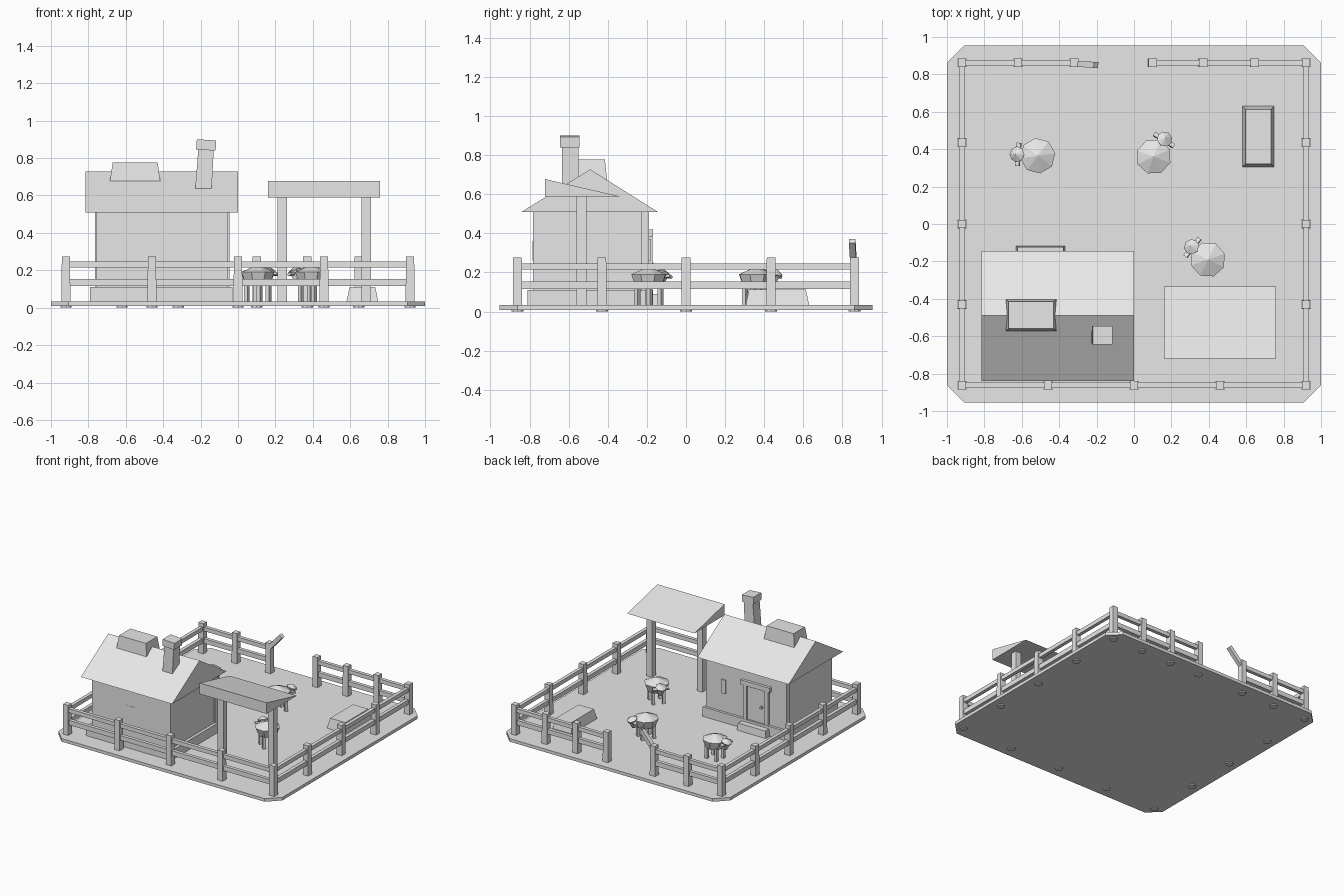
import bpy, bmesh, math
from mathutils import Vector, Matrix

if "Cube" in bpy.data.objects:
    bpy.data.objects.remove(bpy.data.objects["Cube"])

GREY = (0.8, 0.8, 0.8, 1)
mat = bpy.data.materials.new("plain_grey")
mat.use_nodes = True
mat.diffuse_color = GREY
mat.node_tree.nodes["Principled BSDF"].inputs["Base Color"].default_value = GREY


def finish(name, bm, matrix=Matrix()):
    bmesh.ops.recalc_face_normals(bm, faces=bm.faces)
    me = bpy.data.meshes.new(name)
    bm.to_mesh(me)
    bm.free()
    me.materials.append(mat)
    ob = bpy.data.objects.new(name, me)
    ob.matrix_world = matrix
    bpy.context.collection.objects.link(ob)
    return ob


def box(name, x, y, z, inset=(0, 0), shift=0, matrix=Matrix()):
    """Box from ranges; the top may be inset and shifted along x."""
    bm = bmesh.new()
    bmesh.ops.create_cube(bm, size=1)
    for v in bm.verts:
        top = v.co.z > 0
        ix, iy = inset if top else (0, 0)
        sx, sy = math.copysign(1, v.co.x), math.copysign(1, v.co.y)
        v.co = Vector((x[sx > 0] - sx * ix + (shift if top else 0),
                       y[sy > 0] - sy * iy, z[top]))
    return finish(name, bm, matrix)


def prism(name, points, axis, lo, hi):
    """Extrude a profile along x (points are y,z) or z (points are x,y)."""
    bm = bmesh.new()
    if axis == "x":
        vs = [bm.verts.new((lo, a, b)) for a, b in points]
        move = (hi - lo, 0, 0)
    else:
        vs = [bm.verts.new((a, b, lo)) for a, b in points]
        move = (0, 0, hi - lo)
    ext = bmesh.ops.extrude_face_region(bm, geom=[bm.faces.new(vs)], use_keep_orig=True)
    bmesh.ops.translate(bm, vec=move, verts=[e for e in ext["geom"] if isinstance(e, bmesh.types.BMVert)])
    return finish(name, bm)


def lathe(name, rings, sides, matrix):
    """Stack of cones from (radius, z) rings."""
    bm = bmesh.new()
    loops = []
    for r, z in rings:
        loops.append([bm.verts.new((r * math.cos(t), r * math.sin(t), z))
                      for t in (math.tau * k / sides for k in range(sides))])
    for a, b in zip(loops, loops[1:]):
        for k in range(sides):
            j = (k + 1) % sides
            bm.faces.new((a[k], a[j], b[j], b[k]))
    for loop in (loops[0], loops[-1]):
        tip = bm.verts.new(sum((v.co for v in loop), Vector()) / sides)
        for k in range(sides):
            bm.faces.new((loop[k], loop[(k + 1) % sides], tip))
    bmesh.ops.remove_doubles(bm, verts=bm.verts, dist=1e-5)
    return finish(name, bm, matrix)


def around(c, h):
    return (c - h, c + h)


# Ground slab with cut corners
W, D, C, G = 1.0, 0.955, 0.093, 0.033
corners = [(W, D - C), (W - C, D), (C - W, D), (-W, D - C),
           (-W, C - D), (C - W, -D), (W - C, -D), (W, C - D)]
prism("ground", corners, "z", 0.008, G)

# Fence posts with round feet
FX, FY = 0.92, 0.862
back_x = (-FX, -0.62, -0.32, 0.10, 0.37, 0.645, FX)
posts = [(x, FY) for x in back_x]
posts += [(x, -FY) for x in (-FX, -0.46, 0, 0.46, FX)]
posts += [(s * FX, y) for s in (-1, 1) for y in (-0.43, 0, 0.435)]
for x, y in posts:
    box("fence_post", around(x, 0.024), around(y, 0.024), (0.008, 0.275), inset=(0.002, 0.002))
    lathe("post_foot", [(0.03, 0), (0.03, 0.01)], 8, Matrix.Translation((x, y, 0)))

# Fence rails, with a gap at the back
for z in ((0.115, 0.153), (0.214, 0.246)):
    for s in (-1, 1):
        box("side_rail", around(s * FX, 0.014), (-FY, FY), z)
    box("front_rail", (-FX, FX), around(-FY, 0.014), z)
    box("back_rail", (-FX, -0.32), around(FY, 0.014), z)
    box("back_rail", (0.10, FX), around(FY, 0.014), z)
lean = Matrix.Translation((-0.32, 0.858, 0.23)) @ Matrix.Rotation(math.radians(-4), 4, "Z") \
    @ Matrix.Rotation(math.radians(-48), 4, "Y")
box("broken_rail", (0, 0.175), around(0, 0.016), around(0, 0.016), matrix=lean)

# House body
box("foundation", (-0.79, -0.03), (-0.81, -0.17), (G, 0.11))
box("walls", (-0.757, -0.053), (-0.783, -0.23), (G, 0.515))
box("door_wall", (-0.765, -0.045), (-0.23, -0.19), (G, 0.512))
prism("roof", [(-0.84, 0.51), (-0.145, 0.51), (-0.49, 0.727)], "x", -0.815, 0)
box("roof_block", (-0.69, -0.41), (-0.575, -0.40), (0.64, 0.777), inset=(0.02, 0.015))
box("rear_window", (-0.445, -0.375), (-0.785, -0.78), (0.26, 0.36))

# Leaning chimney with a tilted cap
box("chimney", (-0.235, -0.145), (-0.635, -0.55), (0.56, 0.86), inset=(0.004, 0), shift=0.02)
tilt = Matrix.Translation((-0.17, -0.595, 0.87)) @ Matrix.Rotation(math.radians(4), 4, "Y")
box("chimney_cap", (-0.052, 0.052), (-0.05, 0.05), (-0.027, 0.027), matrix=tilt)

# Doorway and slit window
box("doorstep", (-0.63, -0.37), (-0.2, -0.118), (G, 0.09), inset=(0.008, 0.006))
box("door", (-0.58, -0.42), (-0.2, -0.184), (0.09, 0.39))
for x in (-0.595, -0.405):
    box("door_jamb", around(x, 0.016), (-0.2, -0.172), (0.09, 0.385))
box("door_lintel", (-0.63, -0.37), (-0.2, -0.168), (0.382, 0.42))
lathe("door_knob", [(0.011, -0.01), (0.011, 0.01)], 8,
      Matrix.Translation((-0.55, -0.176, 0.24)) @ Matrix.Rotation(math.pi / 2, 4, "X"))
box("slit_window", (-0.225, -0.19), (-0.2, -0.18), (0.26, 0.37))

# Shelter: sloping roof on two posts
prism("shelter_roof", [(-0.72, 0.588), (-0.335, 0.588), (-0.72, 0.677)], "x", 0.16, 0.76)
for x in (0.236, 0.686):
    box("shelter_post", around(x, 0.025), around(-0.535, 0.025), (0.01, 0.59))

# Feed block
box("feed_block", (0.575, 0.755), (0.30, 0.635), (0.008, 0.112), inset=(0.022, 0.022))


# Grazing animals, built facing +x
def animal(x, y, heading):
    place = Matrix.Translation((x, y, 0)) @ Matrix.Rotation(math.radians(heading), 4, "Z")
    lathe("animal_body", [(0.07, 0.125), (0.095, 0.19), (0, 0.23)], 8,
          place @ Matrix.Rotation(math.radians(12), 4, "Z"))
    for sx in (-1, 1):
        for sy in (-1, 1):
            box("animal_leg", around(sx * 0.045, 0.011), around(sy * 0.04, 0.011),
                (0.008, 0.15), matrix=place)
    head = place @ Matrix.Translation((0.105, 0, 0.18)) @ Matrix.Rotation(math.radians(20), 4, "Y")
    lathe("animal_head", [(0.022, -0.05), (0.034, 0.015)], 6, head)
    lathe("animal_wool_cap", [(0.034, 0.005), (0.042, 0.018), (0, 0.042)], 8, head)
    for s in (-1, 1):
        box("animal_ear", around(0, 0.012), around(s * 0.046, 0.016), (-0.008, 0.006), matrix=head)


animal(-0.515, 0.365, 176)
animal(0.105, 0.36, 58)
animal(0.395, -0.19, 142)
